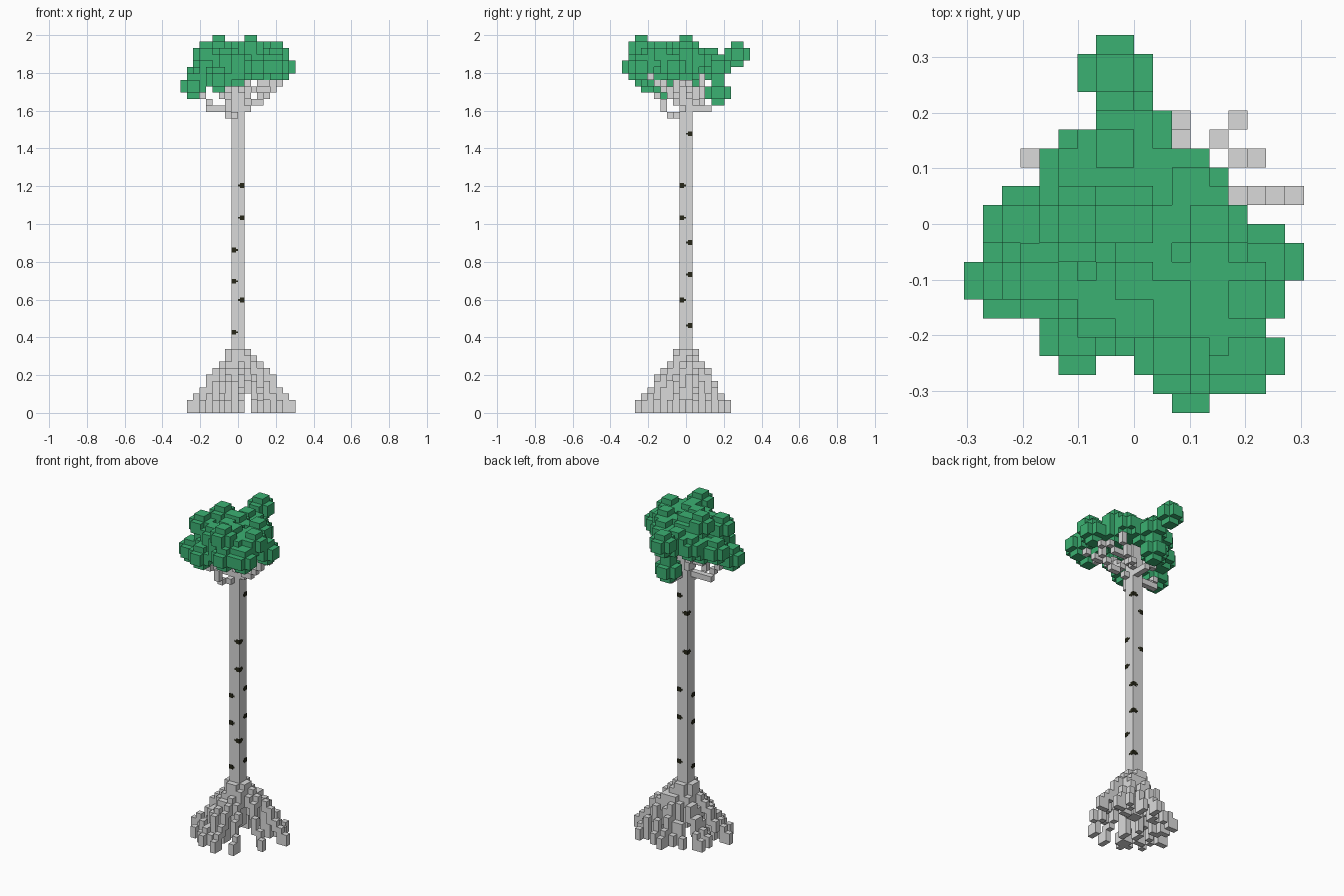
import bpy, bmesh, math
from mathutils import Matrix, Vector

cube = bpy.data.objects.get("Cube")
if cube:
    bpy.data.objects.remove(cube, do_unlink=True)

U = 2 / 59  # edge of one block


def material(name, rgb):
    m = bpy.data.materials.new(name)
    m.use_nodes = True
    m.diffuse_color = (*rgb, 1)
    m.node_tree.nodes["Principled BSDF"].inputs["Base Color"].default_value = (*rgb, 1)
    return m


BARK = material("pale grey bark", (0.70, 0.70, 0.70))
LEAF = material("leaf green", (0.044, 0.44, 0.17))
DARK = material("dark bark mark", (0.02, 0.02, 0.009))


def finish(name, bm, mat):
    mesh = bpy.data.meshes.new(name)
    bm.to_mesh(mesh)
    bm.free()
    mesh.materials.append(mat)
    obj = bpy.data.objects.new(name, mesh)
    bpy.context.collection.objects.link(obj)


def add_box(bm, lo, hi):
    lo, hi = Vector(lo), Vector(hi)
    bmesh.ops.create_cube(bm, size=1, matrix=Matrix.Translation((lo + hi) / 2)
                          @ Matrix.Diagonal((*(hi - lo), 1)))


def block_skin(name, cells, mat):
    """Outer faces only of a set of unit blocks."""
    bm = bmesh.new()
    for c in cells:
        for axis in range(3):
            for side in (0, 1):
                n = list(c)
                n[axis] += 2 * side - 1
                if tuple(n) in cells:
                    continue
                corners = []
                for a, b in ((0, 0), (1, 0), (1, 1), (0, 1)):
                    p = list(c)
                    p[axis] += side
                    p[(axis + 1) % 3] += a
                    p[(axis + 2) % 3] += b
                    corners.append(bm.verts.new(Vector(p) * U))
                bm.faces.new(corners if side else corners[::-1])
    bmesh.ops.remove_doubles(bm, verts=bm.verts, dist=U * 0.01)
    finish(name, bm, mat)


# Leaves: rounded clumps, each three crossed 4x2x2 bars (centres in blocks)
clumps = [
    (-1, 8, 56), (0, 5, 50), (0, 5, 54), (-7, -3, 51), (7, -2, 54),
    (2, -7, 57), (3, -8, 54), (-3, 0, 57), (6, -4, 56), (6, -7, 54),
    (-3, -6, 52), (-6, 0, 53), (-5, -3, 56), (-3, 3, 54), (-1, 4, 55),
    (3, 2, 55), (4, 0, 56), (0, 0, 56), (0, -3, 56), (4, -3, 55),
    (-2, -4, 55), (0, -5, 55), (-4, -3, 53), (-1, 1, 55), (1, -1, 55),
    (4, -6, 55), (0, -5, 53), (-4, 1, 53), (1, 3, 54), (-1, -2, 54),
    (2, -4, 56), (4, 0, 54), (4, -4, 54), (2, -1, 54),
]
leaf_cells = set()
for cx, cy, cz in clumps:
    for i in range(-2, 2):
        for j in range(-2, 2):
            for k in range(-2, 2):
                if sum(v in (-2, 1) for v in (i, j, k)) < 2:
                    leaf_cells.add((cx + i, cy + j, cz + k))
block_skin("leaf_canopy", leaf_cells, LEAF)

# Trunk
bm = bmesh.new()
add_box(bm, (-U, -U, 2 * U), (U, U, 53 * U))
finish("trunk", bm, BARK)

# Branches: stepped lines of blocks
branch_paths = [
    [(-1, -1, 46), (-2, -3, 46), (-3, -6, 50)],
    [(-1, -1, 47), (-5, -1, 47), (-6, -3, 50)],
    [(-1, 0, 48), (-5, 0, 51)],
    [(0, 0, 47), (2, 2, 48), (4, 2, 52)],
    [(0, 0, 47), (0, 3, 47), (0, 4, 49)],
    [(0, -1, 47), (3, -2, 48), (6, -2, 52)],
    [(0, -1, 48), (2, -4, 50), (5, -6, 52)],
    [(0, -1, 49), (2, -7, 52)],
    [(0, 0, 49), (4, 0, 50), (6, -1, 51)],
    [(-1, 0, 48), (-3, 2, 51)],
]
branch_cells = set()
for path in branch_paths:
    for a, b in zip(path, path[1:]):
        a, b = Vector(a), Vector(b)
        n = int(max(abs(v) for v in b - a))
        for s in range(n + 1):
            p = a.lerp(b, s / n)
            branch_cells.add(tuple(math.floor(v + 0.5) for v in p))
block_skin("branches", branch_cells - leaf_cells, BARK)

# Roots: a collar, then strands that arch from the trunk down to each foot
feet = [
    (-8, -2), (-6, -5), (-6, -3), (-4, -6), (-3, -7), (-4, -4), (-2, -6),
    (0, -8), (-1, -4), (-6, 1), (-5, 0), (-6, 3), (-3, -2), (-3, 4),
    (8, 1), (6, -3), (5, 5), (6, 3), (4, 2), (2, 5), (0, 6), (-1, 4), (3, -7),
]
root_cells = {(x, y, z) for x in range(-2, 2) for y in range(-2, 2)
              for z in range(7, 10) if x in (-1, 0) or y in (-1, 0)}
for fx, fy in feet:
    reach = max(abs(fx), abs(fy))
    for s in range(reach + 1):
        t, nxt = s / reach, min(1, (s + 1) / reach)
        x, y = math.floor(fx * t + 0.5), math.floor(fy * t + 0.5)
        top = round(9 * (1 - t ** 1.5)) + 1
        low = 0 if s == reach else round(9 * (1 - nxt ** 1.5))
        for z in range(low, max(top, low + 2)):
            root_cells.add((x, y, z))
block_skin("roots", root_cells, BARK)

# Dark marks wrapped round the trunk corners
marks = {
    (1, -1): (1.203, 1.033, 0.597),
    (-1, -1): (0.863, 0.697, 0.427),
    (1, 1): (1.478, 0.902, 0.732, 0.462),
    (-1, 1): (1.378, 1.14),
}
out = U + 0.0015
bm = bmesh.new()
for (sx, sy), heights in marks.items():
    for z in heights:
        for inner, half in ((0.011, 0.013), (0.0, 0.005)):
            xs = sorted((sx * inner, sx * out))
            ys = sorted((sy * inner, sy * out))
            add_box(bm, (xs[0], ys[0], z - half), (xs[1], ys[1], z + half))
finish("bark_marks", bm, DARK)
